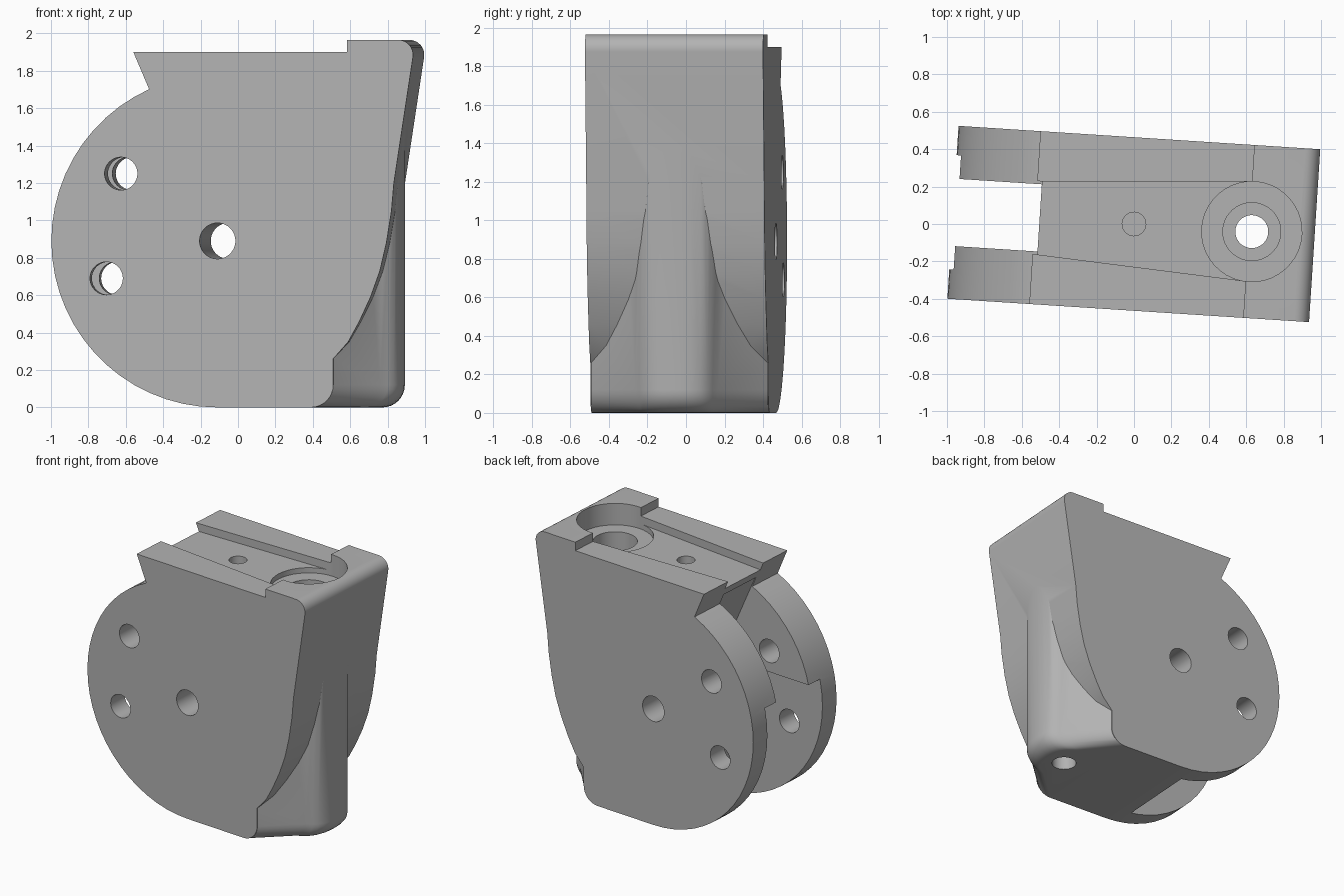
import bpy, bmesh
from math import sin, cos, pi, radians
from mathutils import Vector

cube = bpy.data.objects.get("Cube")
if cube:
    bpy.data.objects.remove(cube)

grey = bpy.data.materials.new("plain_grey")
grey.use_nodes = True
grey.diffuse_color = (0.45, 0.45, 0.45, 1)
grey.node_tree.nodes["Principled BSDF"].inputs["Base Color"].default_value = (0.45, 0.45, 0.45, 1)

HALF = 0.463          # half width of the bracket
PIVOT = (-0.08, 0.89)  # pivot axis in side profile
RADIUS = 0.89


def loft(name, rings):
    """Closed solid through rings of matching points."""
    bm = bmesh.new()
    loops = [[bm.verts.new(p) for p in ring] for ring in rings]
    n = len(loops[0])
    for a, b in zip(loops, loops[1:]):
        for i in range(n):
            j = (i + 1) % n
            bm.faces.new((a[i], a[j], b[j], b[i]))
    bm.faces.new(loops[0][::-1])
    bm.faces.new(loops[-1])
    bmesh.ops.recalc_face_normals(bm, faces=bm.faces)
    me = bpy.data.meshes.new(name)
    bm.to_mesh(me)
    bm.free()
    me.materials.append(grey)
    ob = bpy.data.objects.new(name, me)
    bpy.context.collection.objects.link(ob)
    return ob


def side_prism(name, profile, half):
    return loft(name, [[(u, v, z) for u, z in profile] for v in (-half, half)])


def flat_prism(name, outline, z0, z1):
    return loft(name, [[(u, v, z) for u, v in outline] for z in (z0, z1)])


def circle(cx, cy, r, n=40):
    return [(cx + r * cos(2 * pi * i / n), cy + r * sin(2 * pi * i / n)) for i in range(n)]


def arc(cx, cy, r, start, end, n):
    angles = [radians(start + (end - start) * i / n) for i in range(n + 1)]
    return [(cx + r * cos(a), cy + r * sin(a)) for a in angles]


def combine(target, other, operation):
    mod = target.modifiers.new("combine", "BOOLEAN")
    mod.operation = operation
    mod.solver = "EXACT"
    mod.object = other
    bpy.context.view_layer.update()
    deps = bpy.context.evaluated_depsgraph_get()
    target_mesh = bpy.data.meshes.new_from_object(target.evaluated_get(deps))
    target.modifiers.clear()
    target.data = target_mesh
    bpy.data.objects.remove(other)


# Main side profile: rounded cheek, dovetail end, raised head, curved heel
profile = [(0.615, 1.90), (0.615, 1.965)]
profile += arc(0.888, 1.885, 0.08, 90, -8, 8)
profile += [(0.865, 1.2), (0.852, 1.05), (0.825, 0.88), (0.79, 0.73), (0.74, 0.59),
            (0.68, 0.46), (0.62, 0.35), (0.54, 0.26)]
profile += arc(0.42, 0.12, 0.12, 0, -90, 8)
profile += arc(*PIVOT, RADIUS, 270, 114.3, 26)
profile += [(-0.531, 1.90)]
body = side_prism("hinge_bracket", profile, HALF)

# Rounded spine at the heel, with a rolled lower edge
half_section = [(0.2, 0.3), (0.45, 0.461), (0.537, 0.461), (0.775, 0.215), (0.815, 0.19),
                (0.845, 0.165), (0.87, 0.13), (0.886, 0.08), (0.892, 0.03)]
section = half_section + [(u, -v) for u, v in reversed(half_section)]
rings = []
for i in range(9):
    a = radians(90 * i / 8)
    rings.append([(u - 0.12 * (1 - sin(a)), v, 0.12 * (1 - cos(a))) for u, v in section])
rings.append([(u, v, 1.5) for u, v in section])
combine(body, loft("heel_spine", rings), "UNION")

# Slot between the cheeks: narrow above, wider below the ledge
upper = [(-1.3, 1.78), (-0.473, 1.78), (-0.17, 1.1), (-0.2, 1.0), (-1.3, 1.0)]
lower = [(-1.3, 1.09), (-0.2, 1.09), (-0.2, -0.2), (-1.3, -0.2)]
combine(body, side_prism("upper_slot", upper, 0.18), "DIFFERENCE")
combine(body, side_prism("lower_slot", lower, 0.306), "DIFFERENCE")

# Tapered channel along the top
channel = [(-0.8, -0.178), (0.63, -0.267), (0.63, 0.267), (-0.8, 0.178)]
combine(body, flat_prism("top_channel", channel, 1.84, 2.2), "DIFFERENCE")

# Stepped vertical bore and small blind hole: centre, radius, floor height
for u, r, floor in [(0.631, 0.268, 1.80), (0.631, 0.155, 1.65), (0.631, 0.088, -0.2), (0.0, 0.063, 1.5)]:
    combine(body, flat_prism("bore", circle(u, 0, r), floor, 2.2), "DIFFERENCE")

# Pivot hole and two pin holes through the cheeks
for u, z, r in [(*PIVOT, 0.096), (-0.597, 1.25, 0.088), (-0.675, 0.69, 0.088)]:
    combine(body, side_prism("pin_hole", circle(u, z, r), 0.8), "DIFFERENCE")

# Slight turn about the vertical and sharp-edged smooth shading
body.rotation_euler.z = radians(-3.7)
bpy.ops.object.select_all(action="DESELECT")
body.select_set(True)
bpy.context.view_layer.objects.active = body
bpy.ops.object.shade_smooth_by_angle(angle=radians(25))
